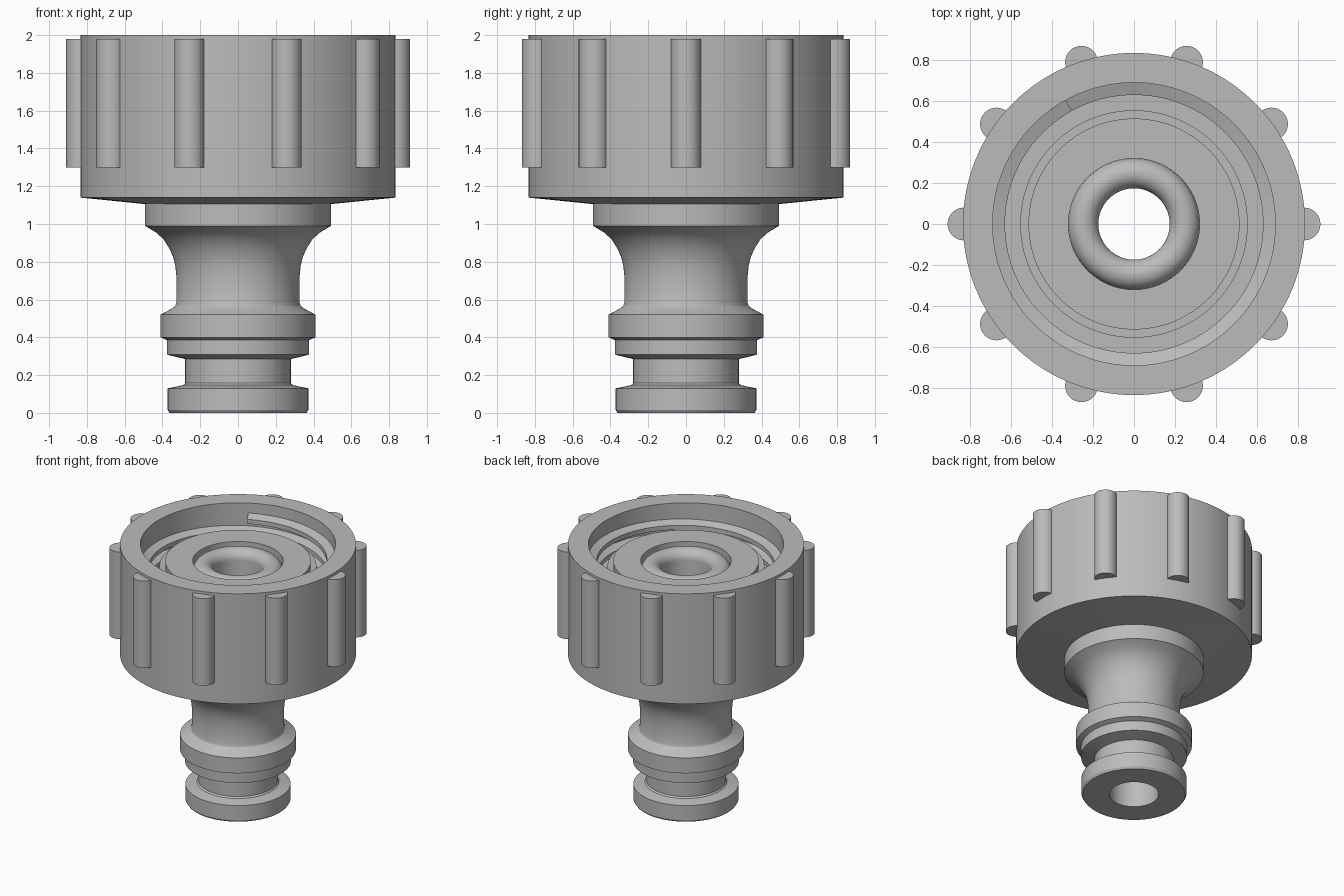
import bpy, bmesh, math

cube = bpy.data.objects.get("Cube")
if cube:
    bpy.data.objects.remove(cube, do_unlink=True)

grey = bpy.data.materials.new("grey_plastic")
grey.use_nodes = True
COLOUR = (0.5, 0.5, 0.5, 1)
grey.diffuse_color = COLOUR
grey.node_tree.nodes["Principled BSDF"].inputs["Base Color"].default_value = COLOUR


def finish(name, bm):
    bmesh.ops.recalc_face_normals(bm, faces=bm.faces)
    mesh = bpy.data.meshes.new(name)
    bm.to_mesh(mesh)
    bm.free()
    mesh.materials.append(grey)
    obj = bpy.data.objects.new(name, mesh)
    bpy.context.collection.objects.link(obj)
    bpy.ops.object.select_all(action="DESELECT")
    obj.select_set(True)
    bpy.context.view_layer.objects.active = obj
    bpy.ops.object.shade_smooth_by_angle(angle=math.radians(28))
    return obj


def sweep(name, sections, closed):
    """Skin a list of closed sections; cap the ends unless the sweep is closed."""
    bm = bmesh.new()
    rings = [[bm.verts.new(p) for p in s] for s in sections]
    n = len(rings[0])
    for i in range(len(rings) if closed else len(rings) - 1):
        a, b = rings[i], rings[(i + 1) % len(rings)]
        for j in range(n):
            k = (j + 1) % n
            bm.faces.new((a[j], a[k], b[k], b[j]))
    if not closed:
        bm.faces.new(rings[0])
        bm.faces.new(rings[-1])
    return finish(name, bm)


def section(profile, angle, lift=0):
    c, s = math.cos(angle), math.sin(angle)
    return [(r * c, r * s, z + lift) for r, z in profile]


def lathe(name, profile, steps=128):
    turn = 2 * math.pi / steps
    return sweep(name, [section(profile, i * turn) for i in range(steps)], True)


# Nut: threaded cup with a slightly conical underside
lathe("nut", [(0.45, 1.1), (0.49, 1.105), (0.835, 1.14), (0.835, 2),
              (0.69, 2), (0.69, 1.58), (0.45, 1.58)])

# Grip ribs around the nut
for i in range(10):
    a = i * math.pi / 5
    bm = bmesh.new()
    bmesh.ops.create_cone(bm, cap_ends=True, segments=32, radius1=0.08,
                          radius2=0.08, depth=0.68)
    bmesh.ops.translate(bm, verts=bm.verts,
                        vec=(0.83 * math.cos(a), 0.83 * math.sin(a), 1.64))
    finish(f"grip_rib_{i + 1}", bm)

# Internal thread: right-handed trapezoid ridge falling from the mouth
PITCH, TURNS, STEPS = 0.1, 3, 96
ridge = [(0.7, 1.925), (0.63, 1.9), (0.63, 1.865), (0.7, 1.84)]
start = math.radians(119)
sweep("inner_thread",
      [section(ridge, start - 2 * math.pi * i / STEPS, -PITCH * i / STEPS)
       for i in range(TURNS * STEPS + 1)], False)

# Spigot body: plug end, seal groove, locking collar, flared neck
outer = [(0.174, 0), (0.362, 0), (0.372, 0.015), (0.372, 0.13), (0.29, 0.147),
         (0.28, 0.158), (0.28, 0.285), (0.375, 0.308), (0.375, 0.385),
         (0.41, 0.4), (0.41, 0.52), (0.345, 0.555), (0.332, 0.567),
         (0.326, 0.585), (0.326, 0.72), (0.332, 0.78), (0.345, 0.83),
         (0.366, 0.875), (0.395, 0.92), (0.435, 0.956), (0.492, 0.99),
         (0.492, 1.2)]
# Inner seat: stepped disc with a round sealing lip around the bore
seat = [(0.555, 1.2), (0.555, 1.83), (0.515, 1.83), (0.515, 1.87),
        (0.32, 1.87), (0.32, 1.79)]
lip = [(0.247 + 0.073 * math.cos(math.pi * i / 16),
        1.79 + 0.073 * math.sin(math.pi * i / 16)) for i in range(1, 17)]
lathe("spigot_body", outer + seat + lip)
